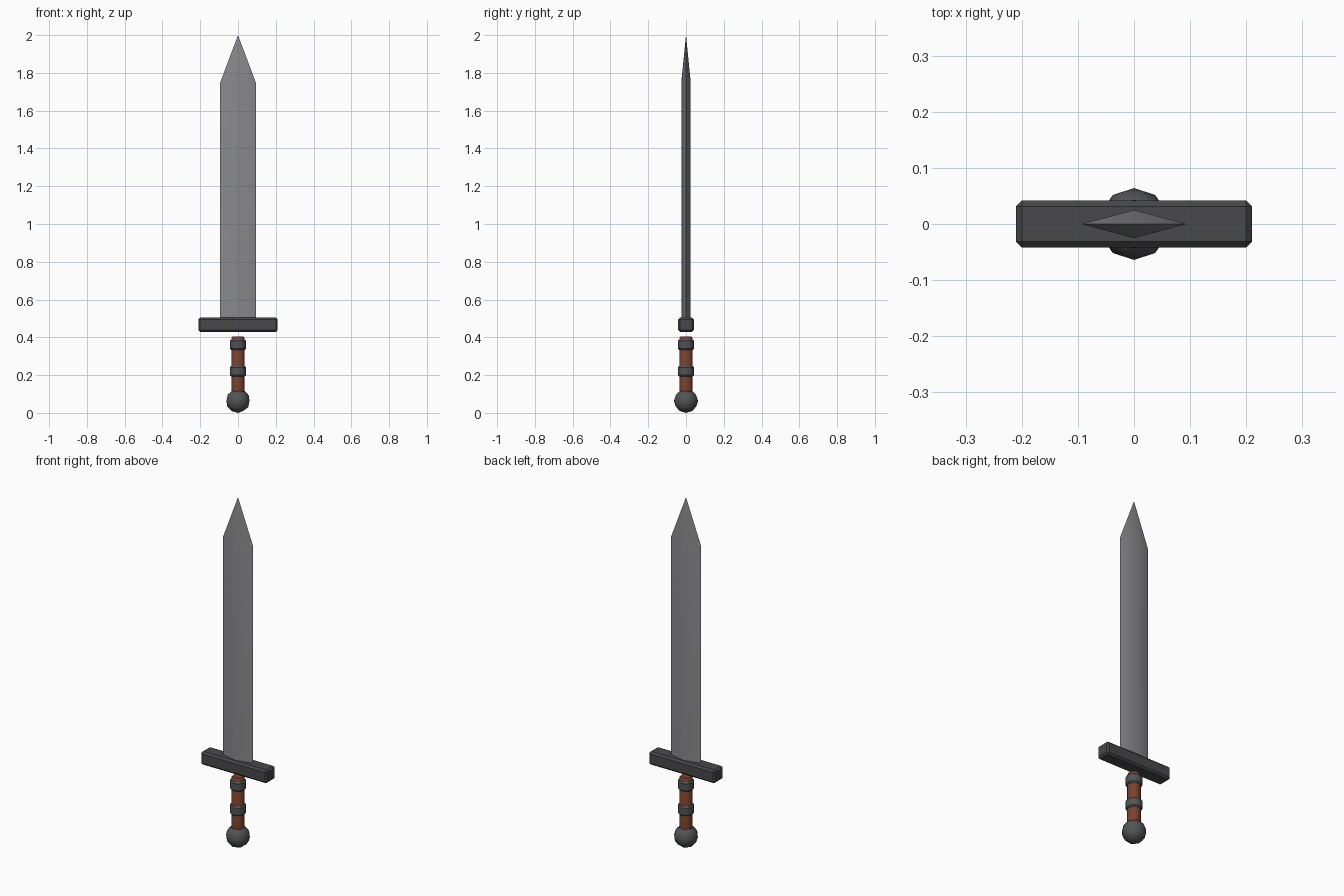
import bpy, bmesh, math

cube = bpy.data.objects.get("Cube")
if cube:
    bpy.data.objects.remove(cube, do_unlink=True)


def material(name, rgb):
    m = bpy.data.materials.new(name)
    m.use_nodes = True
    m.diffuse_color = (*rgb, 1)
    m.node_tree.nodes["Principled BSDF"].inputs["Base Color"].default_value = (*rgb, 1)
    return m


STEEL = material("blade steel", (0.25, 0.25, 0.265))
IRON = material("dark iron", (0.065, 0.065, 0.07))
FITTING = material("fitting iron", (0.085, 0.088, 0.095))
LEATHER = material("brown leather", (0.19, 0.055, 0.028))


def finish(name, bm, mat, smooth_angle=None):
    bmesh.ops.recalc_face_normals(bm, faces=bm.faces[:])
    mesh = bpy.data.meshes.new(name)
    bm.to_mesh(mesh)
    bm.free()
    mesh.materials.append(mat)
    ob = bpy.data.objects.new(name, mesh)
    bpy.context.collection.objects.link(ob)
    if smooth_angle:
        bpy.ops.object.select_all(action="DESELECT")
        ob.select_set(True)
        bpy.context.view_layer.objects.active = ob
        bpy.ops.object.shade_smooth_by_angle(angle=math.radians(smooth_angle))
    return ob


def turned(name, profile, mat, sides=16):
    """Closed solid turned around z from (radius, height) points."""
    bm = bmesh.new()
    rings = [[bm.verts.new((r * math.cos(math.tau * i / sides),
                            r * math.sin(math.tau * i / sides), z))
              for i in range(sides)] for r, z in profile]
    for low, high in zip(rings, rings[1:]):
        for i in range(sides):
            j = (i + 1) % sides
            bm.faces.new((low[i], low[j], high[j], high[i]))
    bm.faces.new(rings[0])
    bm.faces.new(rings[-1])
    return finish(name, bm, mat, 35)


# Blade: diamond section drawn up to a point
bm = bmesh.new()
section = [(0.094, 0), (0, 0.025), (-0.094, 0), (0, -0.025)]
base, shoulder = [[bm.verts.new((x, y, z)) for x, y in section] for z in (0.49, 1.75)]
tip = bm.verts.new((0, 0, 2.0))
bm.faces.new(base)
for i in range(4):
    j = (i + 1) % 4
    bm.faces.new((base[i], base[j], shoulder[j], shoulder[i]))
    bm.faces.new((shoulder[i], shoulder[j], tip))
finish("blade", bm, STEEL, 40)

# Crossguard: bar with chamfered edges
bm = bmesh.new()
bmesh.ops.create_cube(bm, size=1)
for v in bm.verts:
    v.co = (v.co.x * 0.42, v.co.y * 0.083, 0.467 + v.co.z * 0.075)
bmesh.ops.bevel(bm, geom=bm.edges[:], offset=0.01, segments=1, affect="EDGES")
finish("crossguard", bm, IRON)

# Grip and its two bands
turned("grip", [(0.035, 0.1), (0.035, 0.395), (0.029, 0.405)], LEATHER)
for name, z in (("lower_band", 0.22), ("upper_band", 0.36)):
    turned(name, [(0.037, z - 0.027), (0.043, z - 0.02),
                  (0.043, z + 0.02), (0.037, z + 0.027)], FITTING)

# Pommel
bm = bmesh.new()
bmesh.ops.create_icosphere(bm, subdivisions=2, radius=0.064)
bmesh.ops.translate(bm, verts=bm.verts[:], vec=(0, 0, 0.064))
finish("pommel", bm, FITTING, 60)
